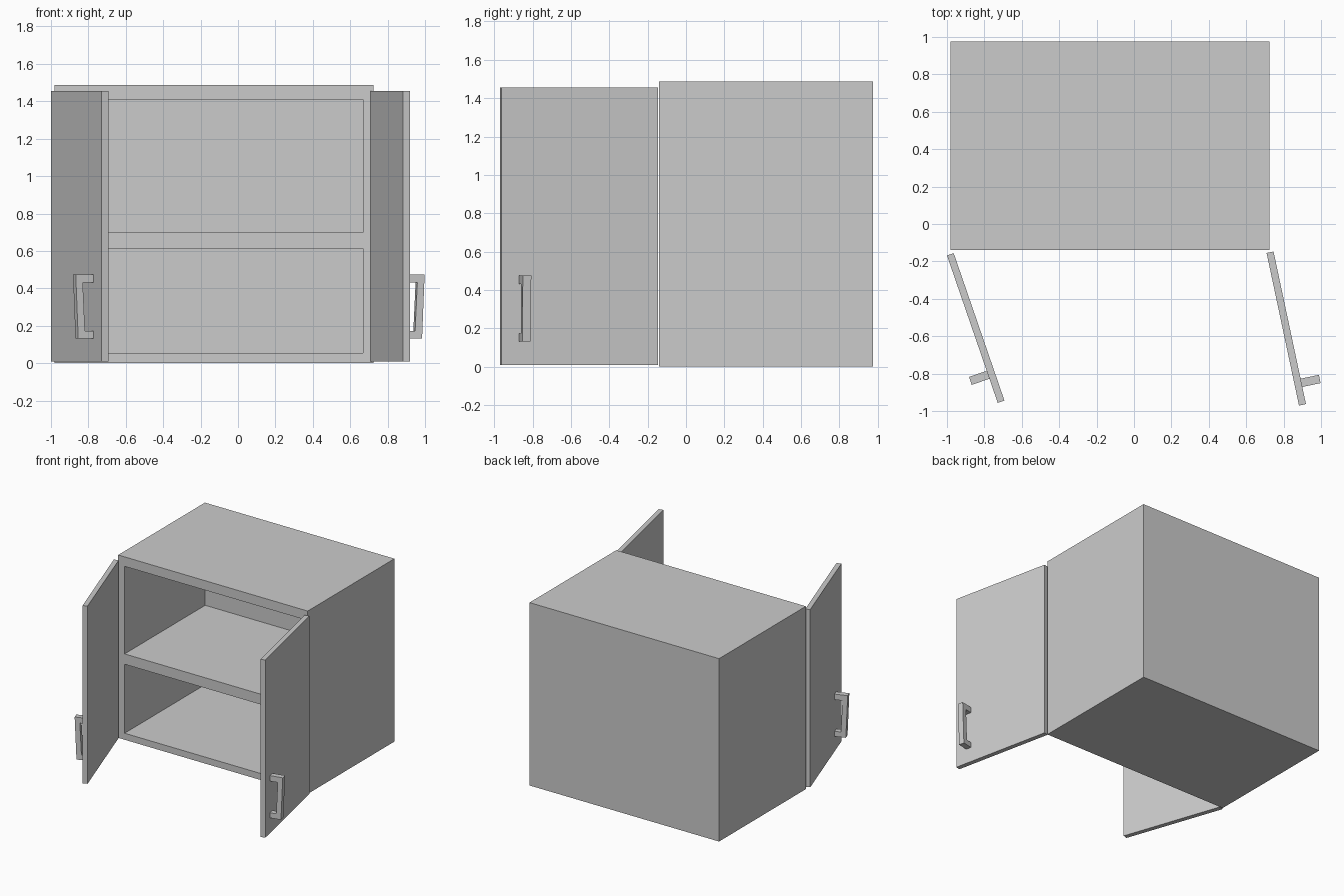
import bpy, bmesh
from math import sin, cos, radians
from mathutils import Matrix

if "Cube" in bpy.data.objects:
    bpy.data.objects.remove(bpy.data.objects["Cube"])


def make_object(name, bm):
    bmesh.ops.recalc_face_normals(bm, faces=bm.faces)
    mesh = bpy.data.meshes.new(name)
    bm.to_mesh(mesh)
    bm.free()
    obj = bpy.data.objects.new(name, mesh)
    bpy.context.collection.objects.link(obj)
    return obj


def box(name, lo, hi, matrix=Matrix()):
    bm = bmesh.new()
    bmesh.ops.create_cube(bm, size=1)
    for v in bm.verts:
        v.co = [a + (c + 0.5) * (b - a) for a, b, c in zip(lo, hi, v.co)]
    bm.transform(matrix)
    return make_object(name, bm)


def handle(name, along, matrix, width=0.045):
    # C-shaped side profile (distance from door, height), extruded along the door
    profile = [(-0.005, 0.475), (0.10, 0.475), (0.086, 0.131), (-0.005, 0.131),
               (-0.005, 0.173), (0.048, 0.173), (0.060, 0.430), (-0.005, 0.430)]
    bm = bmesh.new()
    face = bm.faces.new([bm.verts.new((along - width / 2, n, z)) for n, z in profile])
    ext = bmesh.ops.extrude_face_region(bm, geom=[face])
    verts = [g for g in ext["geom"] if isinstance(g, bmesh.types.BMVert)]
    bmesh.ops.translate(bm, verts=verts, vec=(width, 0, 0))
    bm.transform(matrix)
    return make_object(name, bm)


# Carcass with an opening above and below the middle shelf
carcass = box("cabinet_body", (-0.98, -0.14, 0), (0.725, 0.975, 1.487))
for part, z0, z1 in (("lower", 0.053, 0.614), ("upper", 0.698, 1.41)):
    cutter = box(part + "_opening_cutter", (-0.922, -0.3, z0), (0.667, 0.895, z1))
    cutter.hide_render = True
    cutter.display_type = 'WIRE'
    mod = carcass.modifiers.new(part + "_opening", 'BOOLEAN')
    mod.operation = 'DIFFERENCE'
    mod.solver = 'EXACT'
    mod.object = cutter

# Open doors: local x runs from hinge to free edge, local y points out of the outer face
for side, sign, hinge, angle, handle_pos in (
        ("left", -1, (-1.0, -0.168), 19, 0.675),
        ("right", 1, (0.746, -0.147), 12, 0.718)):
    s, c = sin(radians(angle)), cos(radians(angle))
    place = Matrix(((s, sign * c, 0, hinge[0]),
                    (-c, sign * s, 0, hinge[1]),
                    (0, 0, 1, 0),
                    (0, 0, 0, 1)))
    box(side + "_door", (0, -0.038, 0.01), (0.834, 0, 1.455), place)
    handle(side + "_door_handle", handle_pos, place)
